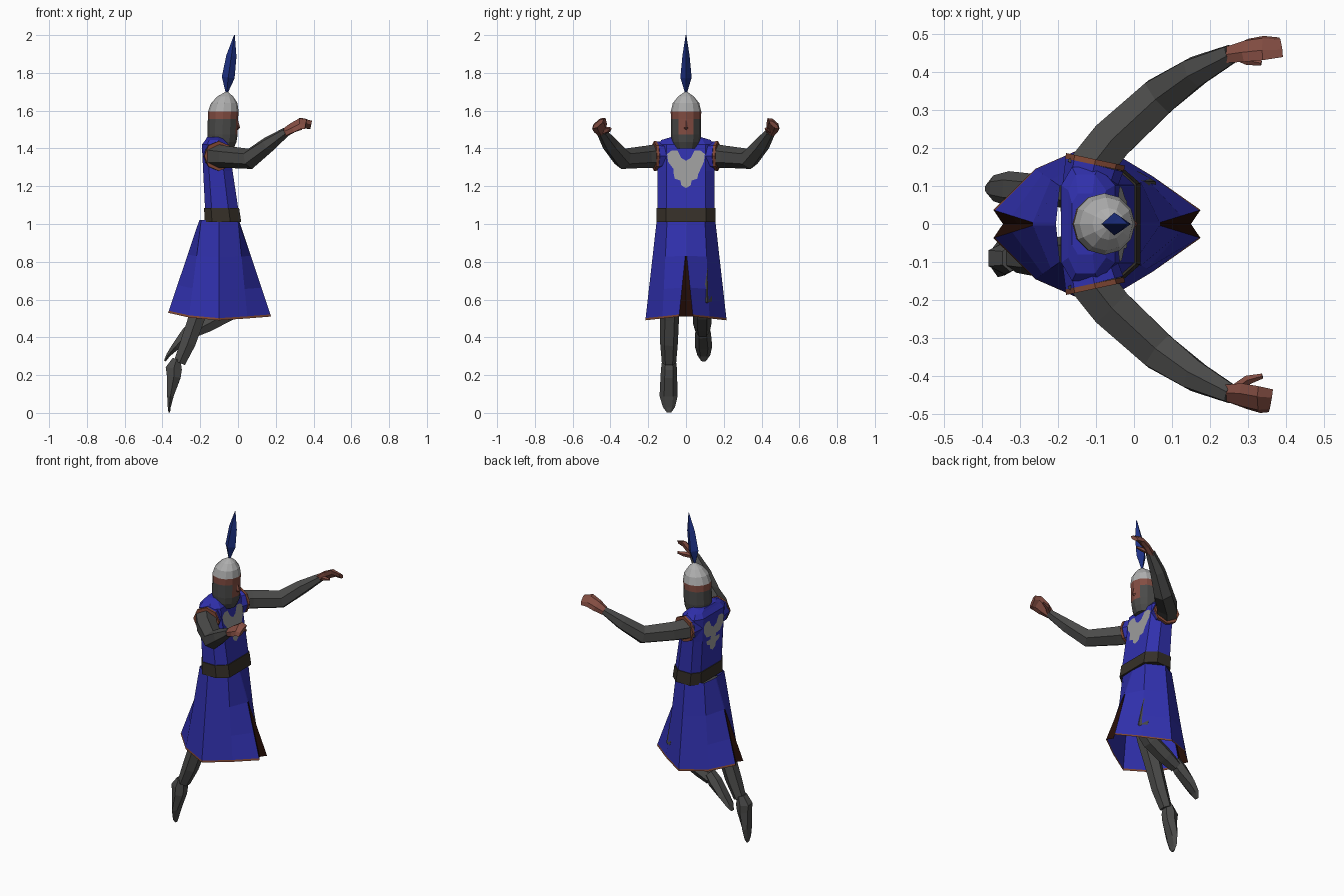
import bpy, bmesh, math
from mathutils import Vector


def mat(name, r, g, b):
    m = bpy.data.materials.new(name)
    m.diffuse_color = (r, g, b, 1)
    return m


BLUE = mat("tunic blue", 0.03, 0.03, 0.42)
MAIL = mat("dark mail grey", 0.068, 0.068, 0.066)
SKIN = mat("skin", 0.23, 0.075, 0.055)
STEEL = mat("helmet steel", 0.42, 0.42, 0.42)
SILVER = mat("emblem silver", 0.33, 0.33, 0.33)
BELT = mat("belt leather", 0.036, 0.029, 0.021)
DARK = mat("slit lining", 0.018, 0.004, 0.002)
TRIM = mat("hem trim", 0.22, 0.065, 0.035)
PLUME = mat("plume blue", 0.012, 0.03, 0.23)


def loft(name, rings, mats, rule=None, caps=True):
    """Skin a list of equal-length point rings; rule(row, column) picks a material."""
    bm = bmesh.new()
    vs = [[bm.verts.new(p) for p in r] for r in rings]
    n = len(rings[0])
    for i in range(len(vs) - 1):
        for j in range(n):
            k = (j + 1) % n
            f = bm.faces.new((vs[i][j], vs[i][k], vs[i + 1][k], vs[i + 1][j]))
            f.material_index = rule(i, j) if rule else 0
    if caps:
        bm.faces.new(vs[0])
        bm.faces.new(vs[-1]).material_index = rule(len(vs) - 2, 0) if rule else 0
    bmesh.ops.recalc_face_normals(bm, faces=bm.faces)
    return finish(name, bm, mats)


def finish(name, bm, mats):
    me = bpy.data.meshes.new(name)
    bm.to_mesh(me)
    bm.free()
    for m in mats:
        me.materials.append(m)
    ob = bpy.data.objects.new(name, me)
    bpy.context.collection.objects.link(ob)
    return ob


def limb(name, stations, material, ref, sides=6):
    """Tube through (x, y, z, radius along ref, other radius) stations."""
    pts = [Vector(s[:3]) for s in stations]
    rings = []
    for i, s in enumerate(stations):
        t = (pts[min(i + 1, len(pts) - 1)] - pts[max(i - 1, 0)]).normalized()
        a = Vector(ref)
        a = (a - t * a.dot(t)).normalized()
        b = t.cross(a)
        rings.append([pts[i] + a * s[3] * math.cos(q) + b * s[4] * math.sin(q)
                      for q in (2 * math.pi * k / sides for k in range(sides))])
    return loft(name, rings, [material])


def front_x(z):
    return -0.045 - 0.15 * (z - 1.39)


def back_x(z):
    return -0.19 - 0.05 * (z - 1.39)


def body_ring(z, y, grow=0.0, pinch=0.0):
    xf, xb = front_x(z) + grow - pinch, back_x(z) - grow + pinch
    y += grow
    d = xb - xf
    half = [(xf, 0.68 * y), (xf + 0.3 * d, y), (xf + 0.8 * d, y), (xb, 0.68 * y)]
    return [(a, b, z) for a, b in half] + [(a, -b, z) for a, b in reversed(half)]


# Tunic body and belt
loft("tunic_body", [body_ring(1.02, 0.15), body_ring(1.28, 0.15), body_ring(1.42, 0.15),
                    body_ring(1.445, 0.13, 0, 0.02), body_ring(1.46, 0.08, 0, 0.03)], [BLUE])
loft("belt", [body_ring(1.01, 0.152, 0.005), body_ring(1.085, 0.15, 0.005)], [BELT])

# Skirt with folded slits at front and back, and a thin hem
TOP = [(0.005, 0.004, 1.02), (0.0, 0.10, 1.02), (-0.10, 0.155, 1.02),
       (-0.195, 0.10, 1.02), (-0.205, 0.004, 1.02)]
LOW = [(0.175, 0.037, 0.51), (0.05, 0.125, 0.5), (-0.10, 0.215, 0.49),
       (-0.26, 0.145, 0.505), (-0.37, 0.037, 0.53)]


def skirt_ring(t):
    half = []
    for i, (a, b) in enumerate(zip(TOP, LOW)):
        p = Vector(a).lerp(Vector(b), t)
        if i in (0, 4):
            p.y = 0.004 + 0.033 * max(0, (t - 0.37) / 0.63)
        half.append(p)
    fold = 0.04 * max(0, t - 0.37)
    front = Vector((half[0].x - fold, 0, half[0].z))
    back = Vector((half[4].x + fold, 0, half[4].z))
    return [front] + half + [back] + [Vector((p.x, -p.y, p.z)) for p in reversed(half)]


def skirt_rule(i, j):
    if i > 0 and j in (0, 5, 6, 11):
        return 1
    return 2 if i == 3 else 0


loft("skirt", [skirt_ring(t) for t in (0, 0.37, 0.7, 0.978, 1)], [BLUE, DARK, TRIM],
     skirt_rule, caps=False)

# Emblem plates on chest and back
HALF = [(0, 1.335), (.025, 1.35), (.045, 1.39), (.075, 1.39), (.1, 1.37), (.095, 1.33),
        (.065, 1.29), (.025, 1.285), (.025, 1.265), (.065, 1.265), (.06, 1.24),
        (.03, 1.23), (.025, 1.205), (0, 1.19)]
outline = HALF + [(-y, z) for y, z in reversed(HALF[1:-1])]
for name, fx, off, order in (("chest_emblem", front_x, 0.004, -1), ("back_emblem", back_x, -0.004, 1)):
    bm = bmesh.new()
    bm.faces.new([bm.verts.new((fx(z) + off, y, z)) for y, z in outline[::order]])
    bmesh.ops.triangulate(bm, faces=bm.faces)
    finish(name, bm, [SILVER])

# Sleeve openings and arms, mirrored
for side, s in (("left", 1), ("right", -1)):
    up = (0, 0, 1)
    limb(side + "_sleeve", [(-0.12, s * 0.09, 1.36, 0.07, 0.07),
                            (-0.104, s * 0.156, 1.36, 0.078, 0.078)], BLUE, up, 8)
    limb(side + "_sleeve_trim", [(-0.104, s * 0.156, 1.36, 0.079, 0.079),
                                 (-0.101, s * 0.17, 1.36, 0.079, 0.079)], TRIM, up, 8)
    limb(side + "_arm", [(-0.13, s * 0.13, 1.36, 0.066, 0.066), (-0.06, s * 0.22, 1.355, 0.058, 0.064),
                         (0.065, s * 0.335, 1.345, 0.055, 0.058), (0.16, s * 0.40, 1.42, 0.043, 0.045),
                         (0.255, s * 0.447, 1.488, 0.025, 0.028)], MAIL, up)

# Hands: left fingers stretched forward, right hand spread
limb("left_hand", [(0.24, 0.443, 1.478, 0.024, 0.022), (0.295, 0.457, 1.512, 0.038, 0.02),
                   (0.34, 0.463, 1.533, 0.042, 0.018), (0.387, 0.465, 1.525, 0.034, 0.012)],
     SKIN, (0, 0.75, -0.65))
limb("left_thumb", [(0.27, 0.445, 1.49, 0.015, 0.015), (0.30, 0.43, 1.50, 0.013, 0.013),
                    (0.335, 0.423, 1.505, 0.007, 0.007)], SKIN, (0, 0, 1), 5)
limb("right_hand", [(0.24, -0.443, 1.478, 0.024, 0.022), (0.29, -0.453, 1.51, 0.042, 0.02),
                    (0.33, -0.462, 1.533, 0.046, 0.018), (0.36, -0.465, 1.53, 0.04, 0.012)],
     SKIN, (0, 0.75, 0.65))
limb("right_thumb", [(0.26, -0.44, 1.49, 0.018, 0.015), (0.30, -0.41, 1.50, 0.015, 0.013),
                     (0.338, -0.40, 1.505, 0.007, 0.007)], SKIN, (0, 0, 1), 5)

# Legs: right trailing with pointed toe, left bent back at the knee
limb("right_leg", [(-0.11, -0.085, 0.95, 0.065, 0.07), (-0.17, -0.085, 0.65, 0.055, 0.06),
                   (-0.22, -0.087, 0.5, 0.05, 0.05), (-0.265, -0.09, 0.37, 0.047, 0.047),
                   (-0.31, -0.09, 0.265, 0.038, 0.036)], MAIL, (0, 1, 0))
limb("right_foot", [(-0.325, -0.09, 0.285, 0.036, 0.025), (-0.34, -0.09, 0.235, 0.042, 0.05),
                    (-0.34, -0.091, 0.19, 0.044, 0.042), (-0.358, -0.092, 0.09, 0.048, 0.02),
                    (-0.364, -0.09, 0.03, 0.032, 0.009), (-0.364, -0.09, 0.003, 0.012, 0.005)],
     MAIL, (0, 1, 0))
limb("left_leg", [(-0.11, 0.08, 0.95, 0.065, 0.07), (-0.03, 0.083, 0.75, 0.06, 0.065),
                  (0.015, 0.085, 0.59, 0.052, 0.05), (-0.05, 0.085, 0.53, 0.05, 0.05),
                  (-0.16, 0.086, 0.47, 0.048, 0.047), (-0.235, 0.088, 0.43, 0.038, 0.036)],
     MAIL, (0, 1, 0))
limb("left_foot", [(-0.225, 0.088, 0.465, 0.034, 0.035), (-0.265, 0.09, 0.42, 0.042, 0.042),
                   (-0.33, 0.093, 0.352, 0.046, 0.024), (-0.37, 0.094, 0.305, 0.034, 0.012),
                   (-0.387, 0.093, 0.275, 0.013, 0.006)], MAIL, (0, 1, 0))

# Head: mail hood with open face, brow band and steel dome
N = 12
HEAD = [(1.40, 0.062, -0.085), (1.435, 0.075, -0.083), (1.475, 0.08, -0.082), (1.555, 0.08, -0.08),
        (1.595, 0.081, -0.078), (1.64, 0.07, -0.073), (1.675, 0.042, -0.067), (1.70, 0.006, -0.06)]


def head_rule(i, j):
    if i >= 4:
        return 2
    return 1 if i == 3 or (i == 2 and j in (0, N - 1)) else 0


loft("head", [[(cx + r * math.cos(2 * math.pi * k / N), r * math.sin(2 * math.pi * k / N), z)
               for k in range(N)] for z, r, cx in HEAD], [MAIL, SKIN, STEEL], head_rule)
limb("nose", [(-0.005, 0, 1.55, 0.006, 0.005), (0.0, 0, 1.51, 0.011, 0.011),
              (-0.008, 0, 1.5, 0.008, 0.006)], SKIN, (0, 1, 0), 4)

# Helmet plume
limb("plume", [(-0.06, 0, 1.69, 0.004, 0.004), (-0.052, 0, 1.775, 0.03, 0.034),
               (-0.035, 0, 1.89, 0.019, 0.027), (-0.019, 0, 2.0, 0.002, 0.002)],
     PLUME, (0, 1, 0), 4)
